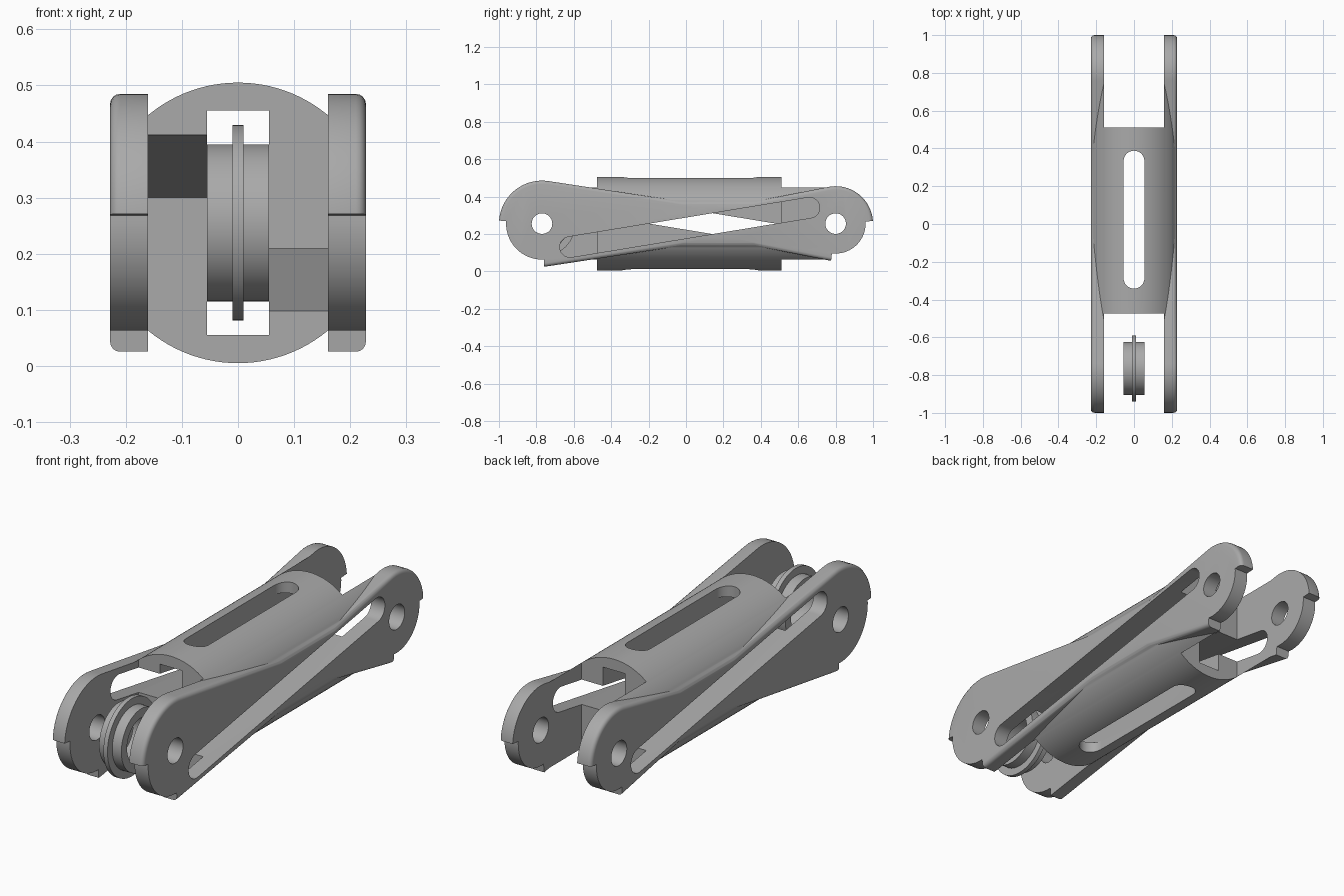
import bpy, bmesh, math
from math import cos, sin, radians, pi
from mathutils import Vector

cube = bpy.data.objects.get("Cube")
if cube:
    bpy.data.objects.remove(cube)

MID = 0.255                     # height of the long axis
FRONT, BACK = -0.77, 0.80       # eye centres along y
INNER, OUTER = 0.16, 0.228      # side plate faces

grey = bpy.data.materials.new("plain grey")
grey.use_nodes = True
colour = (0.4, 0.4, 0.4, 1)
grey.diffuse_color = colour
grey.node_tree.nodes["Principled BSDF"].inputs["Base Color"].default_value = colour


def arc(cy, cz, r, a0, a1, n=24):
    return [(cy + r * cos(radians(a0 + (a1 - a0) * i / n)),
             cz + r * sin(radians(a0 + (a1 - a0) * i / n))) for i in range(n + 1)]


def prism(name, points, lo, hi, axis="x", bevel=None):
    """Extrude a profile from lo to hi; bevel rounds the rim at that end value."""
    place = {"x": lambda p, d: (d, p[0], p[1]),
             "y": lambda p, d: (p[0], d, p[1]),
             "z": lambda p, d: (p[0], p[1], d)}[axis]
    bm = bmesh.new()
    face = bm.faces.new([bm.verts.new(place(p, lo)) for p in points])
    ext = bmesh.ops.extrude_face_region(bm, geom=[face])["geom"]
    shift = Vector(place((0, 0), hi - lo))
    bmesh.ops.translate(bm, vec=shift, verts=[g for g in ext if isinstance(g, bmesh.types.BMVert)])
    bmesh.ops.recalc_face_normals(bm, faces=bm.faces)
    if bevel is not None:
        rim = [e for e in bm.edges if all(abs(v.co.x - bevel) < 1e-5 for v in e.verts)]
        bmesh.ops.bevel(bm, geom=rim, offset=0.018, segments=4, profile=0.5, affect="EDGES")
    mesh = bpy.data.meshes.new(name)
    bm.to_mesh(mesh)
    bm.free()
    ob = bpy.data.objects.new(name, mesh)
    bpy.context.collection.objects.link(ob)
    return ob


def box(name, x, y, z):
    return prism(name, [(x[0], y[0]), (x[1], y[0]), (x[1], y[1]), (x[0], y[1])], z[0], z[1], "z")


def finish(ob, angle=28):
    ob.data.materials.clear()
    ob.data.materials.append(grey)
    bpy.ops.object.select_all(action="DESELECT")
    ob.select_set(True)
    bpy.context.view_layer.objects.active = ob
    bpy.ops.object.shade_smooth_by_angle(angle=radians(angle))


# Barrel: round section with flat sides
flat = math.degrees(math.acos(0.2275 / 0.25))
section = arc(0, MID, 0.25, flat, 180 - flat, 40) + arc(0, MID, 0.25, 180 + flat, 360 - flat, 40)
frame = prism("link_frame", section, -0.6, 0.74, "y")

# Side plates: dog-bone outline with rounded outer rim
outline = (arc(FRONT, MID, 0.23, 278, 82, 40) + [(0.1, 0.355), (0.27, 0.355)]
           + arc(BACK, MID, 0.2, 102, -102, 40) + [(0.27, 0.155), (0.1, 0.155)])
added, cutters = [], []
for side in (1, -1):
    added.append(prism("side_plate", outline, side * (INNER - 0.01), side * OUTER, bevel=side * OUTER))

    # Diagonal slot, rising to the back on the left and falling on the right
    rise = math.degrees(math.atan2(0.21, 1.28)) * side
    slot = (arc(-0.62, MID - side * 0.125, 0.055, rise + 90, rise + 270)
            + arc(0.66, MID + side * 0.085, 0.055, rise - 90, rise + 90))
    cutters.append(prism("diagonal_slot", slot, side * 0.03, side * 0.3))

# Gaps between the plates, channel and vertical slot
cutters.append(box("front_gap", (-INNER, INNER), (-1.1, -0.475), (-0.1, 0.6)))
cutters.append(box("back_gap", (-INNER, INNER), (0.51, 1.1), (-0.1, 0.6)))
cutters.append(box("channel", (-0.055, 0.055), (-0.7, 0.8), (0.055, 0.455)))
cutters.append(prism("top_slot", arc(0, -0.287, 0.055, 180, 360) + arc(0, 0.333, 0.055, 0, 180),
                     -0.1, 0.6, "z"))

# Pin holes and stepped lower corners of the eyes
for cy, r, start, end in ((FRONT, 0.192, 176, 273), (BACK, 0.16, 4, -97)):
    cutters.append(prism("pin_hole", arc(cy, MID, 0.055, 0, 352.5, 47), -0.3, 0.3))
    ring = arc(cy, MID, r, start, end) + arc(cy, MID, 0.3, end, start)
    cutters.append(prism("corner_step", ring, -0.3, 0.3))

for helpers, operation in ((added, "UNION"), (cutters, "DIFFERENCE")):
    for h in helpers:
        h.hide_render = True
        mod = frame.modifiers.new(h.name, "BOOLEAN")
        mod.object, mod.operation, mod.solver = h, operation, "EXACT"

# Bake the cuts, then drop the helpers
bpy.context.view_layer.update()
baked = bpy.data.meshes.new_from_object(frame.evaluated_get(bpy.context.evaluated_depsgraph_get()))
frame.modifiers.clear()
frame.data = baked
for h in added + cutters:
    bpy.data.objects.remove(h)
finish(frame)

# Roller: bored hub with a thin flange, lathed around x
half = [(0.055, 0.1), (0.055, 0.14), (0.01, 0.14), (0.01, 0.174)]
ring = half + [(-x, r) for x, r in reversed(half)]
bm = bmesh.new()
steps = 64
loops = [[bm.verts.new((x, FRONT + 0.005 + r * cos(2 * pi * i / steps), MID + r * sin(2 * pi * i / steps)))
          for x, r in ring] for i in range(steps)]
for i in range(steps):
    a, b = loops[i], loops[(i + 1) % steps]
    for j in range(len(ring)):
        k = (j + 1) % len(ring)
        bm.faces.new((a[j], a[k], b[k], b[j]))
bmesh.ops.recalc_face_normals(bm, faces=bm.faces)
mesh = bpy.data.meshes.new("roller")
bm.to_mesh(mesh)
bm.free()
roller = bpy.data.objects.new("roller", mesh)
bpy.context.collection.objects.link(roller)
finish(roller)
